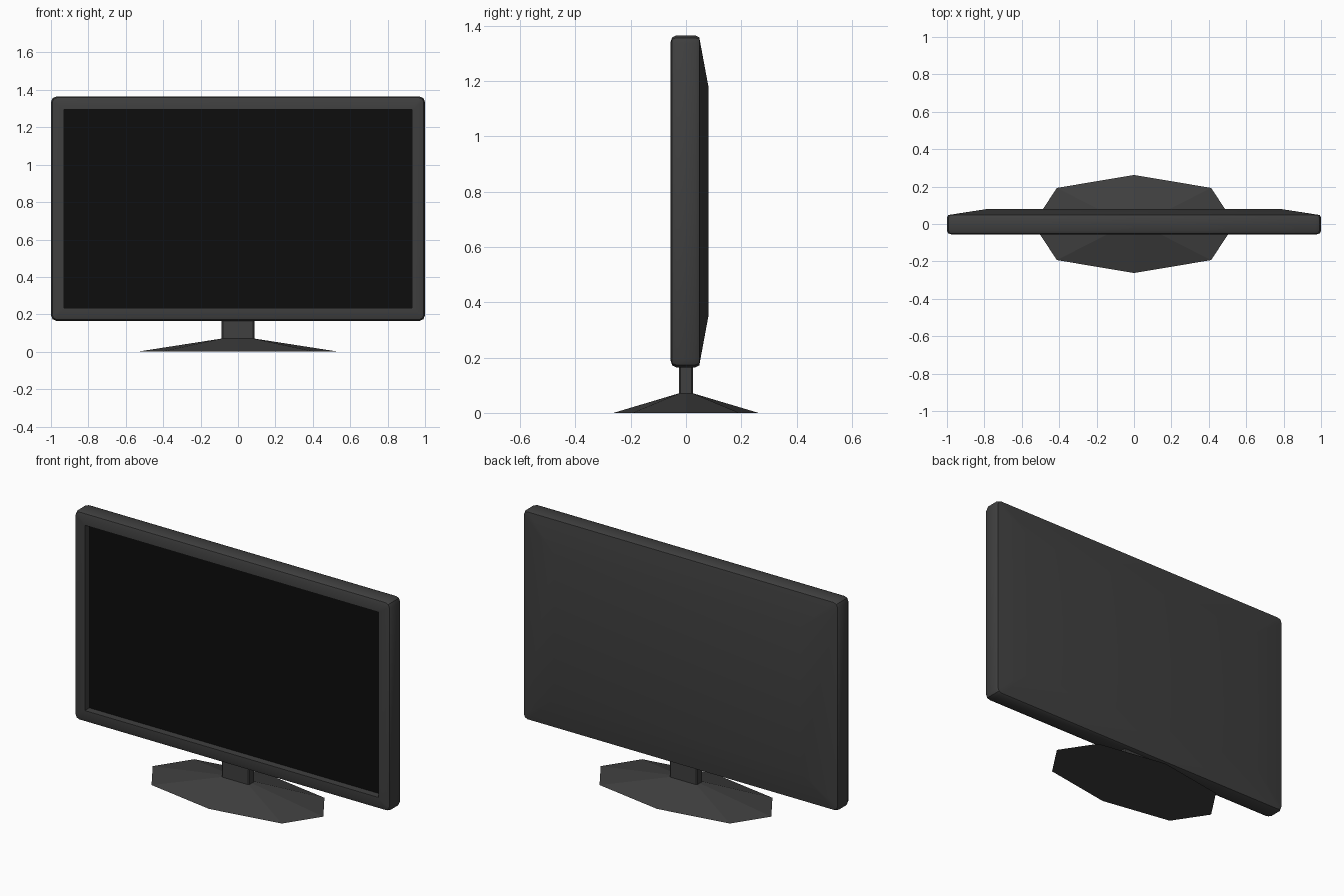
import bpy, bmesh, math

if "Cube" in bpy.data.objects:
    bpy.data.objects.remove(bpy.data.objects["Cube"])

def material(name, v):
    m = bpy.data.materials.new(name)
    m.diffuse_color = (v, v, v, 1)
    m.use_nodes = True
    m.node_tree.nodes["Principled BSDF"].inputs["Base Color"].default_value = m.diffuse_color
    return m

GREY = material("dark grey plastic", 0.05)
BLACK = material("black glass", 0.004)
CZ = 0.765  # height of the screen centre

def rounded_rect(hx, hz, r, y, steps=2):
    pts = []
    for k, (sx, sz) in enumerate([(1, 1), (-1, 1), (-1, -1), (1, -1)]):
        for i in range(steps + 1):
            a = math.pi / 2 * (k + i / steps)
            pts.append((sx * (hx - r) + r * math.cos(a), y,
                        CZ + sz * (hz - r) + r * math.sin(a)))
    return pts

def loft(name, loops, mat, cap_start=True, cap_end=True, smooth=None):
    bm = bmesh.new()
    rings = [[bm.verts.new(p) for p in loop] for loop in loops]
    n = len(rings[0])
    for a, b in zip(rings, rings[1:]):
        for i in range(n):
            j = (i + 1) % n
            bm.faces.new((a[i], a[j], b[j], b[i]))
    if cap_start:
        bm.faces.new(rings[0])
    if cap_end:
        bm.faces.new(rings[-1][::-1])
    bmesh.ops.remove_doubles(bm, verts=bm.verts, dist=1e-5)
    bmesh.ops.recalc_face_normals(bm, faces=bm.faces)
    me = bpy.data.meshes.new(name)
    bm.to_mesh(me)
    bm.free()
    me.materials.append(mat)
    ob = bpy.data.objects.new(name, me)
    bpy.context.collection.objects.link(ob)
    if smooth:
        bpy.ops.object.select_all(action='DESELECT')
        ob.select_set(True)
        bpy.context.view_layer.objects.active = ob
        bpy.ops.object.shade_smooth_by_angle(angle=math.radians(smooth))
    return ob

# Housing: recess wall, bezel, rounded rim, sides, sloped rear panel
profile = [  # half width, half height, corner radius, y
    (0.93, 0.53, 0.0, -0.015),
    (0.93, 0.53, 0.0, -0.056),
    (0.975, 0.575, 0.012, -0.056),
    (0.993, 0.593, 0.024, -0.050),
    (1.0, 0.6, 0.03, -0.036),
    (1.0, 0.6, 0.03, 0.034),
    (0.993, 0.593, 0.025, 0.048),
    (0.78, 0.415, 0.0, 0.081),
]
loft("monitor_housing", [rounded_rect(*p) for p in profile], GREY,
     cap_start=False, smooth=35)

# Screen closing the recess
bm = bmesh.new()
f = bm.faces.new([bm.verts.new((x, -0.015, CZ + z)) for x, z in
                  [(-0.93, -0.53), (0.93, -0.53), (0.93, 0.53), (-0.93, 0.53)]])
me = bpy.data.meshes.new("screen")
bm.to_mesh(me)
bm.free()
me.materials.append(BLACK)
bpy.context.collection.objects.link(bpy.data.objects.new("screen", me))

# Neck with small chamfered corners
def neck_ring(z, hx=0.087, hy=0.026, c=0.006):
    return [(hx, -hy + c, z), (hx, hy - c, z), (hx - c, hy, z), (-hx + c, hy, z),
            (-hx, hy - c, z), (-hx, -hy + c, z), (-hx + c, -hy, z), (hx - c, -hy, z)]
loft("neck", [neck_ring(0.05), neck_ring(0.19)], GREY)

# Eight-sided sloped foot
def foot_ring(ex, ey, cx, cy, z):
    return [(ex, 0, z), (cx, cy, z), (0, ey, z), (-cx, cy, z),
            (-ex, 0, z), (-cx, -cy, z), (0, -ey, z), (cx, -cy, z)]
loft("foot", [foot_ring(0.54, 0.262, 0.412, 0.193, 0.0),
              foot_ring(0.09, 0.028, 0.085, 0.026, 0.07)], GREY)
